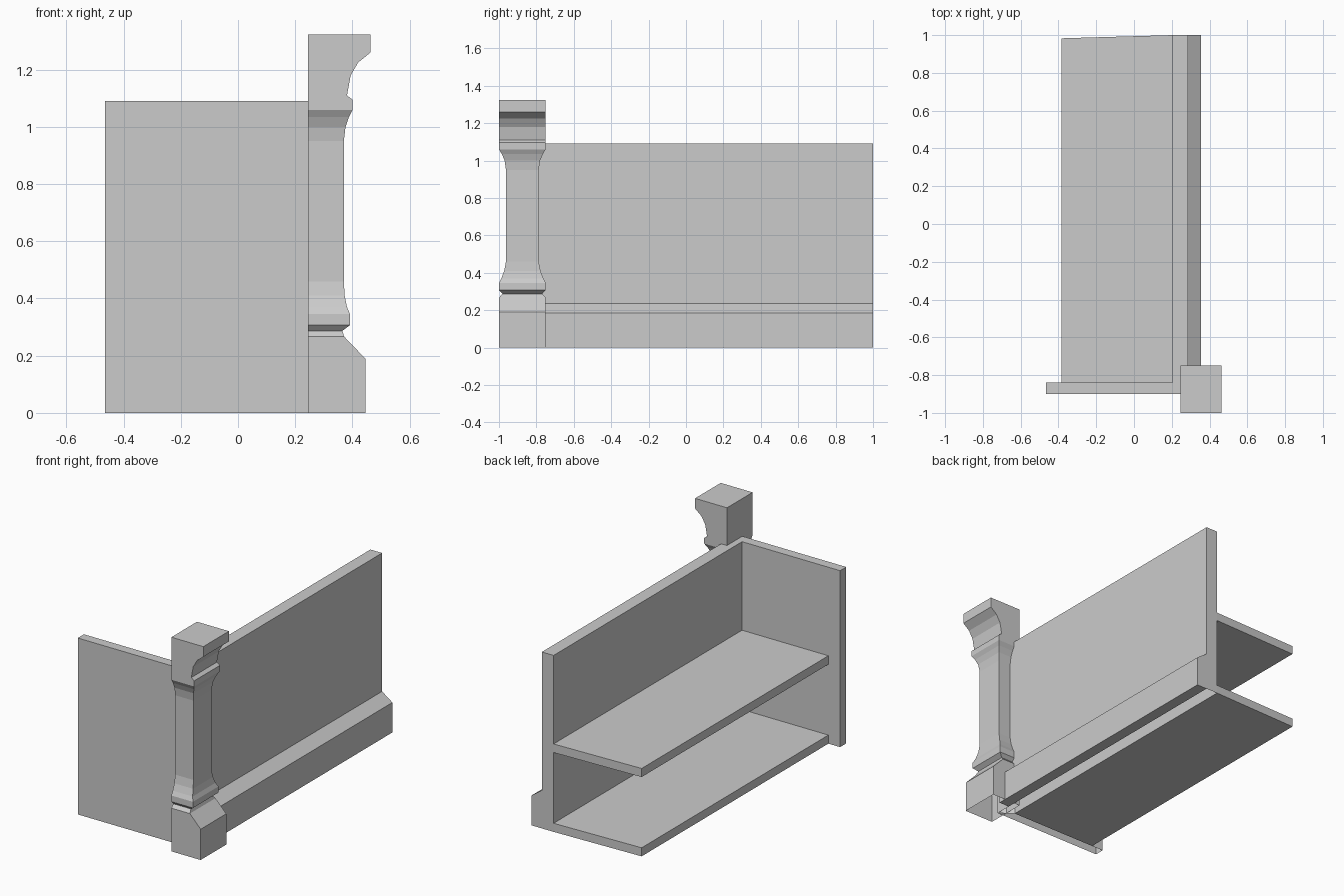
import bpy

if "Cube" in bpy.data.objects:
    bpy.data.objects.remove(bpy.data.objects["Cube"])


def loft(name, rings, cap_start=True, cap_end=True):
    """Skin a stack of matching closed outlines into one flat-faced mesh."""
    n = len(rings[0])
    verts = [p for ring in rings for p in ring]
    faces = []
    for r in range(len(rings) - 1):
        a, b = r * n, (r + 1) * n
        for i in range(n):
            j = (i + 1) % n
            faces.append((a + i, a + j, b + j, b + i))
    if cap_start:
        faces.append(tuple(reversed(range(n))))
    if cap_end:
        faces.append(tuple(range(len(verts) - n, len(verts))))
    mesh = bpy.data.meshes.new(name)
    mesh.from_pydata(verts, [], faces)
    obj = bpy.data.objects.new(name, mesh)
    bpy.context.collection.objects.link(obj)
    return obj


def slab(name, outline, z0, z1, bottom=True):
    """Extrude a counter-clockwise plan outline upwards."""
    return loft(name, [[(x, y, z) for x, y in outline] for z in (z0, z1)], bottom)


WALL_IN, WALL_OUT, HEIGHT = 0.205, 0.285, 1.09
SIDE_FRONT, SIDE_BACK = -0.90, -0.84

# Long counter wall, mitred into the side panel
slab("counter_wall", [(WALL_IN, SIDE_BACK), (WALL_OUT, SIDE_FRONT),
                      (WALL_OUT, 1), (WALL_IN, 1)], 0, HEIGHT, False)

# Short side panel
slab("side_panel", [(-0.465, SIDE_FRONT), (WALL_OUT, SIDE_FRONT),
                    (WALL_IN, SIDE_BACK), (-0.465, SIDE_BACK)], 0, HEIGHT, False)

# Skirting with a sloped top along the outside of the wall
skirt = [(WALL_OUT, 0), (WALL_OUT, 0.235), (0.355, 0.185), (0.355, 0)]
skirt_obj = loft("skirting", [[(x, y, z) for x, z in skirt] for y in (-0.80, 1)])

# Two shelves with slightly skewed ends
shelf_plan = [(-0.385, SIDE_BACK), (WALL_IN, SIDE_BACK), (WALL_IN, 1), (-0.385, 0.983)]
for name, z in (("lower_shelf", 0.0), ("upper_shelf", 0.49)):
    slab(name, shelf_plan, z, z + 0.053)

# Corner post: (height, front-edge x, half width in y), flat at its back
post = [
    (0, 0.445, 0.125), (0.19, 0.445, 0.125), (0.267, 0.371, 0.125),
    (0.287, 0.365, 0.106), (0.307, 0.392, 0.125), (0.345, 0.392, 0.125),
    (0.37, 0.381, 0.112), (0.41, 0.373, 0.097), (0.46, 0.37, 0.0875),
    (0.95, 0.37, 0.0875), (1.0, 0.376, 0.095), (1.035, 0.388, 0.110),
    (1.06, 0.401, 0.125), (1.095, 0.401, 0.125), (1.11, 0.381, 0.125),
    (1.18, 0.394, 0.125), (1.225, 0.42, 0.125), (1.26, 0.463, 0.125),
    (1.323, 0.463, 0.125),
]
BACK, MID = 0.245, -0.875
loft("corner_post", [[(BACK, MID - w, z), (x, MID - w, z), (x, MID + w, z),
                      (BACK, MID + w, z)] for z, x, w in post], cap_start=False)
